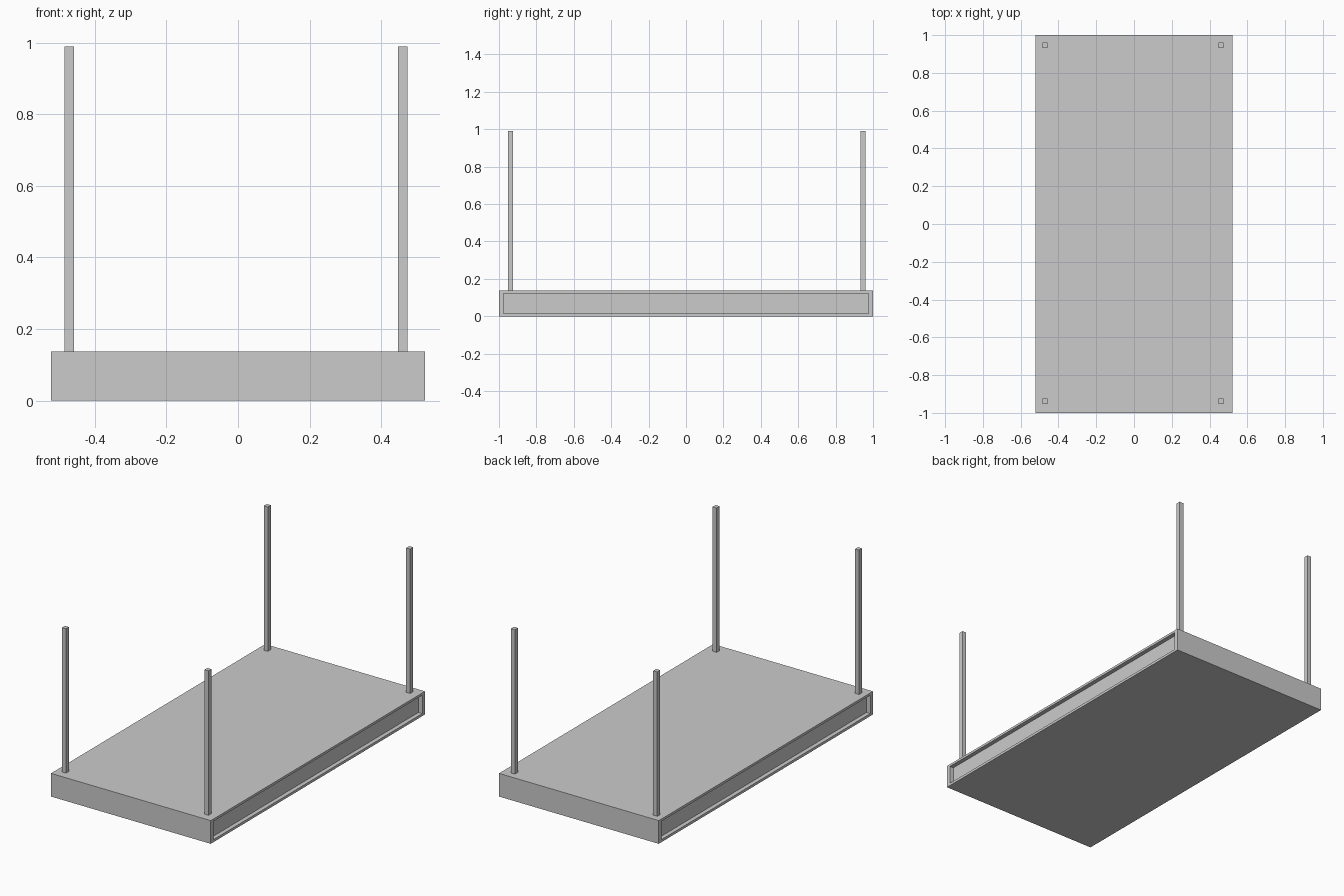
import bpy, bmesh

if "Cube" in bpy.data.objects:
    bpy.data.objects.remove(bpy.data.objects["Cube"])

W, L, H = 0.522, 1.0, 0.137   # half width, half length, thickness


def box(name, x0, x1, y0, y1, z0, z1):
    bm = bmesh.new()
    bmesh.ops.create_cube(bm, size=1)
    for v in bm.verts:
        v.co.x = x1 if v.co.x > 0 else x0
        v.co.y = y1 if v.co.y > 0 else y0
        v.co.z = z1 if v.co.z > 0 else z0
    mesh = bpy.data.meshes.new(name)
    bm.to_mesh(mesh)
    bm.free()
    obj = bpy.data.objects.new(name, mesh)
    bpy.context.collection.objects.link(obj)
    return obj


# Slab with a framed recessed panel along both long sides
top = box("table_top", -W, W, -L, L, 0, H)
bm = bmesh.new()
bm.from_mesh(top.data)
bm.normal_update()
sides = [f for f in bm.faces if abs(f.normal.x) > 0.9]
for f in sides:
    sign = 1 if f.normal.x > 0 else -1
    bmesh.ops.inset_individual(bm, faces=[f], thickness=0.0)
    for v in f.verts:
        v.co.y = 0.975 if v.co.y > 0 else -0.975
        v.co.z = 0.123 if v.co.z > H / 2 else 0.015
    panel = bmesh.ops.extrude_discrete_faces(bm, faces=[f])["faces"][0]
    for v in panel.verts:
        v.co.x -= sign * 0.025
bmesh.ops.recalc_face_normals(bm, faces=bm.faces)
bm.to_mesh(top.data)
bm.free()

# Four slim square posts standing on the slab near its corners
for side, x in (("left", -0.471), ("right", 0.460)):
    for end, y in (("front", -0.938), ("back", 0.946)):
        box(f"{end}_{side}_leg", x - 0.013, x + 0.013,
            y - 0.014, y + 0.014, H, 0.99)
